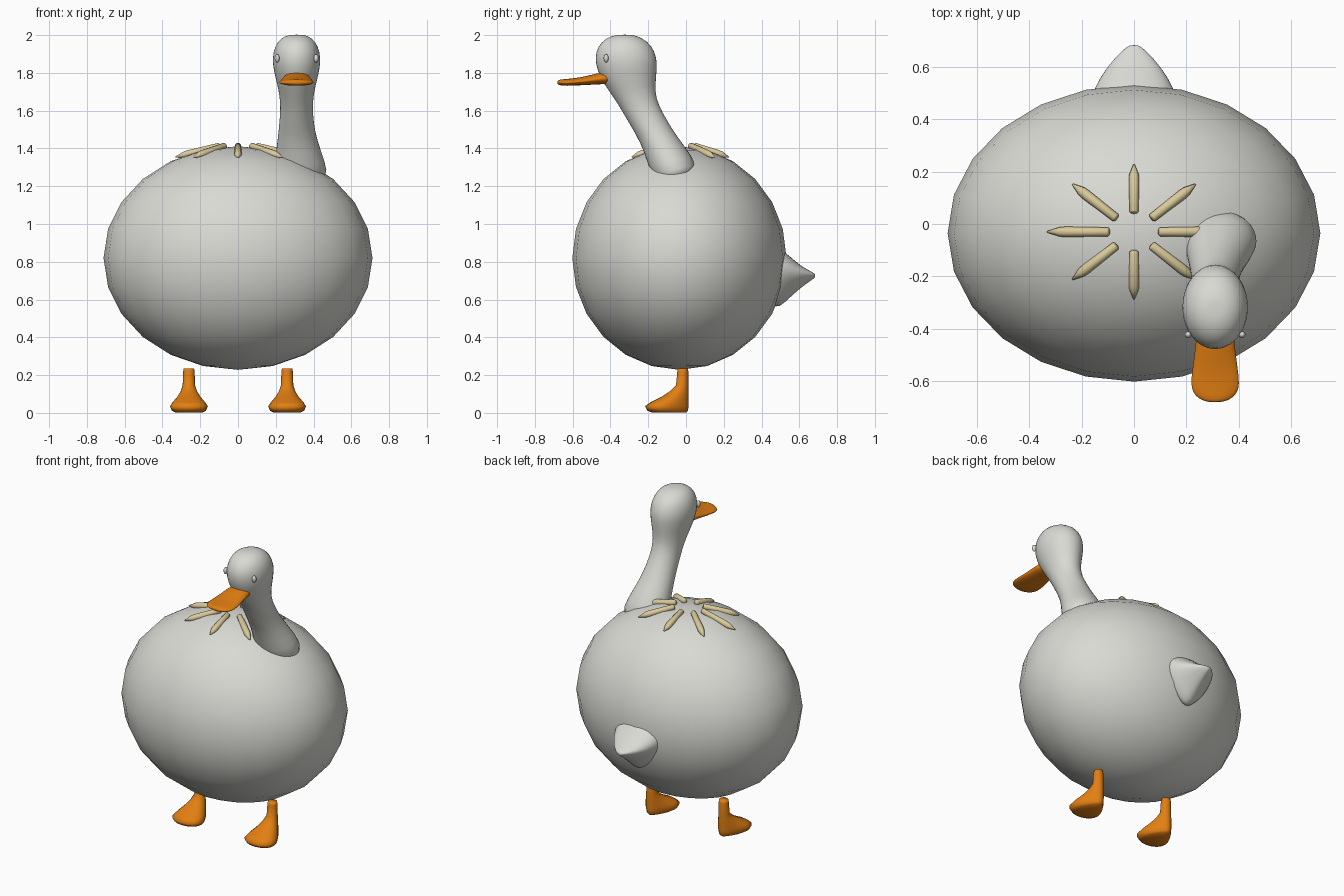
import bpy, bmesh, math
from mathutils import Vector

if "Cube" in bpy.data.objects:
    bpy.data.objects.remove(bpy.data.objects["Cube"])


def material(name, rgb):
    m = bpy.data.materials.new(name)
    m.diffuse_color = (*rgb, 1)
    m.use_nodes = True
    m.node_tree.nodes["Principled BSDF"].inputs["Base Color"].default_value = m.diffuse_color
    return m


WHITE = material("warm white", (0.70, 0.70, 0.66))
ORANGE = material("orange", (0.76, 0.21, 0.006))
STRAW = material("straw", (0.70, 0.59, 0.32))
SIDES = 20


def make(name, bm, mat, subdiv=0):
    bmesh.ops.recalc_face_normals(bm, faces=bm.faces)
    me = bpy.data.meshes.new(name)
    bm.to_mesh(me)
    bm.free()
    me.materials.append(mat)
    for p in me.polygons:
        p.use_smooth = True
    ob = bpy.data.objects.new(name, me)
    bpy.context.collection.objects.link(ob)
    if subdiv:
        mod = ob.modifiers.new("smooth", 'SUBSURF')
        mod.levels = mod.render_levels = subdiv
    return ob


def loft(name, rings, mat, subdiv=0):
    """Skin a list of point rings and close both ends."""
    bm = bmesh.new()
    loops = [[bm.verts.new(p) for p in r] for r in rings]
    n = len(loops[0])
    for a, b in zip(loops, loops[1:]):
        for i in range(n):
            j = (i + 1) % n
            bm.faces.new((a[i], a[j], b[j], b[i]))
    for loop in (loops[0], loops[-1]):
        c = bm.verts.new(sum((v.co for v in loop), Vector()) / n)
        for i in range(n):
            bm.faces.new((loop[i], loop[(i + 1) % n], c))
    return make(name, bm, mat, subdiv)


def ring(cx, hw, p, q, wp=1.0, wq=1.0):
    """Oval between (y, z) points p and q, half width hw, wider toward one end."""
    pts = []
    for i in range(SIDES):
        a = 2 * math.pi * i / SIDES
        t = (1 - math.cos(a)) / 2
        pts.append(Vector((cx + hw * math.sin(a) * (wp + (wq - wp) * t),
                           p[0] + (q[0] - p[0]) * t,
                           p[1] + (q[1] - p[1]) * t)))
    return pts


def ball(name, center, radii, mat, seg, rows):
    bm = bmesh.new()
    bmesh.ops.create_uvsphere(bm, u_segments=seg, v_segments=rows, radius=1)
    bmesh.ops.scale(bm, vec=radii, verts=bm.verts)
    bmesh.ops.translate(bm, vec=center, verts=bm.verts)
    return make(name, bm, mat)


# Round body
ball("body", (0, -0.035, 0.82), (0.712, 0.567, 0.592), WHITE, 24, 12)

# Neck and head in one skin: centre x, half width, front (y, z), back (y, z)
neck = [
    (0.335, 0.150, (-0.160, 1.20), (0.070, 1.27)),
    (0.327, 0.134, (-0.200, 1.31), (0.035, 1.36)),
    (0.314, 0.105, (-0.240, 1.43), (-0.045, 1.46)),
    (0.310, 0.092, (-0.295, 1.52), (-0.100, 1.55)),
    (0.310, 0.086, (-0.340, 1.60), (-0.145, 1.63)),
    (0.310, 0.091, (-0.385, 1.67), (-0.163, 1.70)),
    (0.310, 0.108, (-0.435, 1.74), (-0.157, 1.77)),
    (0.310, 0.124, (-0.472, 1.81), (-0.152, 1.83)),
    (0.310, 0.130, (-0.485, 1.88), (-0.153, 1.88)),
    (0.310, 0.116, (-0.470, 1.94), (-0.178, 1.945)),
    (0.310, 0.084, (-0.425, 1.985), (-0.230, 1.985)),
    (0.310, 0.040, (-0.370, 2.002), (-0.280, 2.002)),
]
loft("neck_and_head", [ring(*r) for r in neck], WHITE, 1)

# Flat bill: y, half width, bottom z, top z (wider below than above)
bill = [(-0.40, 0.070, 1.740, 1.805), (-0.45, 0.073, 1.740, 1.803),
        (-0.50, 0.079, 1.737, 1.790), (-0.56, 0.087, 1.734, 1.776),
        (-0.61, 0.093, 1.732, 1.770), (-0.645, 0.085, 1.731, 1.767),
        (-0.668, 0.062, 1.734, 1.765), (-0.680, 0.030, 1.740, 1.760)]
loft("bill", [ring(0.31, w, (y, lo), (y, hi), 1.08, 0.95)
              for y, w, lo, hi in bill], ORANGE, 1)

# Eyes
for side, name in ((-1, "left_eye"), (1, "right_eye")):
    ball(name, (0.31 + side * 0.103, -0.423, 1.877),
         (0.013, 0.013, 0.022), WHITE, 12, 8)

# Pointed tail: y, half width, bottom z, top z (narrow at the bottom)
tail = [(0.45, 0.160, 0.56, 0.88), (0.495, 0.158, 0.555, 0.875),
        (0.545, 0.136, 0.605, 0.835), (0.60, 0.100, 0.655, 0.785),
        (0.65, 0.058, 0.693, 0.755), (0.683, 0.020, 0.715, 0.738)]
loft("tail", [ring(0, w, (y, lo), (y, hi), 0.5, 1.4)
              for y, w, lo, hi in tail], WHITE, 1)

# Feet with short legs: z, half width, toe y, heel y, toe flare
foot = [(0.002, 0.078, -0.180, 0.002, 1), (0.012, 0.098, -0.205, 0.010, 1),
        (0.035, 0.108, -0.217, 0.014, 1), (0.055, 0.094, -0.190, 0.014, 0.9),
        (0.085, 0.066, -0.130, 0.014, 0.6), (0.115, 0.045, -0.085, 0.014, 0.3),
        (0.145, 0.033, -0.053, 0.013, 0), (0.220, 0.030, -0.046, 0.012, 0),
        (0.236, 0.027, -0.043, 0.009, 0)]
for side, name in ((-1, "left_foot"), (1, "right_foot")):
    loft(name, [ring(side * 0.26, w, (toe, z), (heel, z),
                     1 + 0.25 * f, 1 - 0.55 * f)
                for z, w, toe, heel, f in foot], ORANGE)

# Ring of straw spikes on the back: fraction of length, radius
spike = [(0, 0.013), (0.02, 0.017), (0.70, 0.020), (0.80, 0.018), (1, 0.003)]
for k in range(8):
    a = k * math.pi / 4
    c, s = math.cos(a), math.sin(a)
    inner = Vector((0.095 * c, -0.03 + 0.073 * s, 1.415))
    outer = Vector((0.332 * c, -0.03 + 0.257 * s, 1.354))
    axis = (outer - inner).normalized()
    u = axis.cross(Vector((0, 0, 1))).normalized()
    v = u.cross(axis)
    rings = []
    for f, r in spike:
        mid = inner.lerp(outer, f)
        rings.append([mid + r * (u * math.cos(t * math.pi / 5)
                                 + v * math.sin(t * math.pi / 5))
                      for t in range(10)])
    loft(f"spike_{k + 1}", rings, STRAW)
